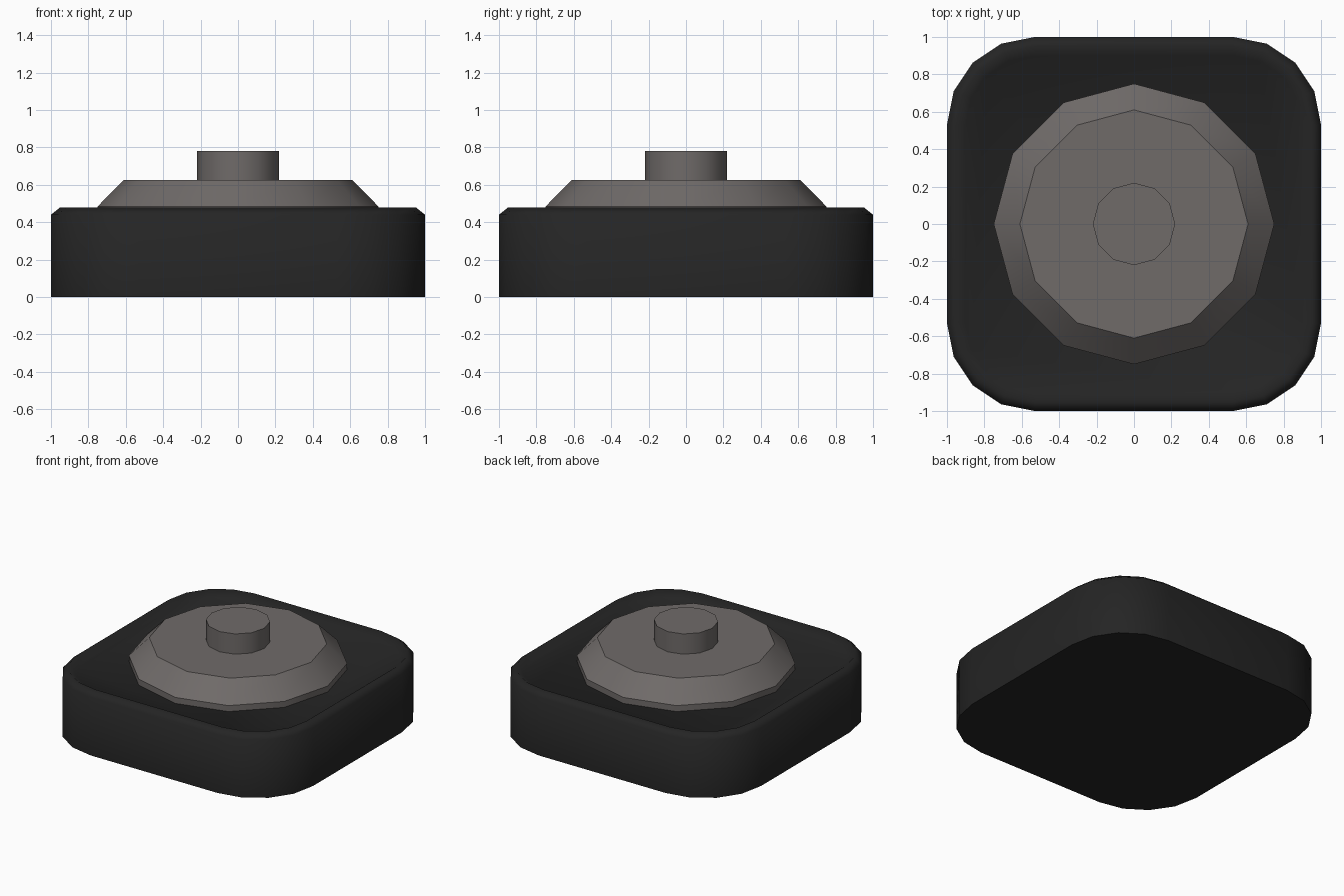
import bpy, math

if "Cube" in bpy.data.objects:
    bpy.data.objects.remove(bpy.data.objects["Cube"])

def material(name, rgb):
    m = bpy.data.materials.new(name)
    m.diffuse_color = (*rgb, 1)
    m.use_nodes = True
    m.node_tree.nodes["Principled BSDF"].inputs["Base Color"].default_value = m.diffuse_color
    return m

black = material("black rubber", (0.018, 0.018, 0.018))
grey = material("warm grey", (0.16, 0.146, 0.141))

def loft(name, rings, mat, angle):
    """Stack rings of equal length into a closed solid."""
    n = len(rings[0])
    verts = [p for r in rings for p in r]
    faces = [tuple(reversed(range(n)))]
    for k in range(len(rings) - 1):
        a, b = k * n, (k + 1) * n
        faces += [(a + i, a + (i + 1) % n, b + (i + 1) % n, b + i) for i in range(n)]
    faces.append(tuple(range((len(rings) - 1) * n, len(rings) * n)))
    me = bpy.data.meshes.new(name)
    me.from_pydata(verts, [], faces)
    me.materials.append(mat)
    me.shade_smooth()
    me.set_sharp_from_angle(angle=math.radians(angle))
    ob = bpy.data.objects.new(name, me)
    bpy.context.collection.objects.link(ob)
    return ob

def circle(r, z, n=12):
    return [(r * math.cos(2 * math.pi * i / n), r * math.sin(2 * math.pi * i / n), z)
            for i in range(n)]

def rounded_square(half, z, flat=0.53, seg=4):
    r = half - flat
    pts = []
    for q, (sx, sy) in enumerate([(1, 1), (-1, 1), (-1, -1), (1, -1)]):
        for i in range(seg + 1):
            a = math.pi / 2 * (q + i / seg)
            pts.append((sx * flat + r * math.cos(a), sy * flat + r * math.sin(a), z))
    return pts

# base block with a rounded rim and slightly sunken top
loft("base", [rounded_square(h, z) for h, z in
              [(1.0, 0), (1.0, 0.44), (0.95, 0.48), (0.90, 0.44)]], black, 85)
# bevelled disc
loft("bevelled_disc", [circle(r, z) for r, z in
                       [(0.75, 0.42), (0.75, 0.485), (0.61, 0.627)]], grey, 40)
# central peg
loft("peg", [circle(0.22, 0.60), circle(0.22, 0.78)], grey, 40)
